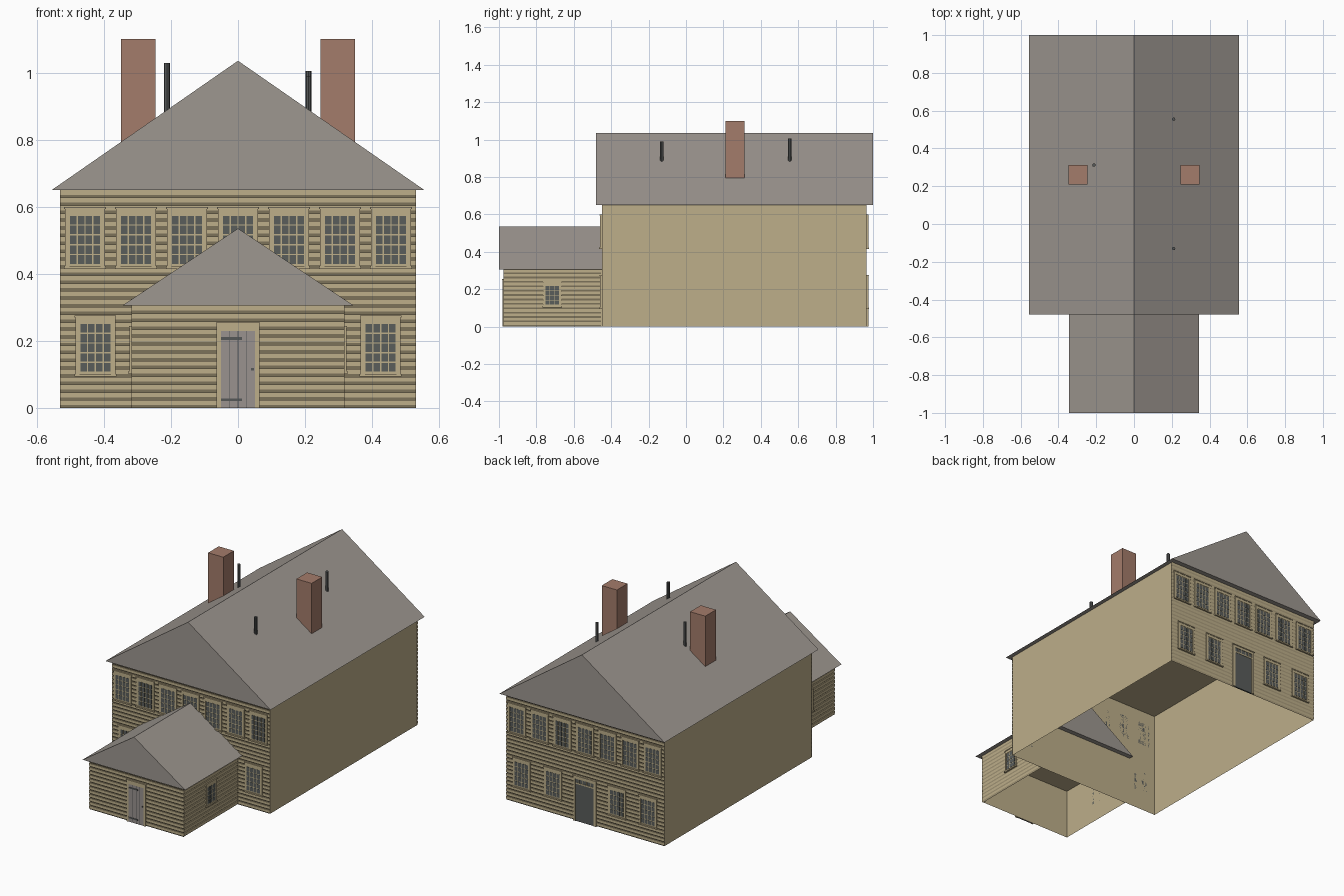
import bpy, bmesh
from math import pi
from mathutils import Matrix

cube = bpy.data.objects.get("Cube")
if cube:
    bpy.data.objects.remove(cube, do_unlink=True)


def material(name, r, g, b):
    m = bpy.data.materials.new(name)
    m.use_nodes = True
    m.diffuse_color = (r, g, b, 1)
    bsdf = m.node_tree.nodes["Principled BSDF"]
    bsdf.inputs["Base Color"].default_value = (r, g, b, 1)
    bsdf.inputs["Roughness"].default_value = 0.9
    return m


CREAM = material("cream paint", 0.51, 0.425, 0.255)
ROOF = material("grey shingle", 0.34, 0.31, 0.28)
BRICK = material("red brick", 0.37, 0.20, 0.145)
GLASS = material("dark glass", 0.10, 0.11, 0.105)
IRON = material("dark iron", 0.09, 0.095, 0.095)
DOOR = material("grey door", 0.32, 0.29, 0.275)


def finish(name, bm, mats, matrix=Matrix()):
    mesh = bpy.data.meshes.new(name)
    bm.to_mesh(mesh)
    bm.free()
    for m in mats:
        mesh.materials.append(m)
    ob = bpy.data.objects.new(name, mesh)
    ob.matrix_world = matrix
    bpy.context.collection.objects.link(ob)
    return ob


def box(bm, x0, x1, y0, y1, z0, z1, mat=0):
    mx = (Matrix.Translation(((x0 + x1) / 2, (y0 + y1) / 2, (z0 + z1) / 2))
          @ Matrix.Diagonal((x1 - x0, y1 - y0, z1 - z0, 1)))
    verts = bmesh.ops.create_cube(bm, size=1, matrix=mx)["verts"]
    for f in {f for v in verts for f in v.link_faces}:
        f.material_index = mat


def plate(bm, u, z0, z1, half, depth, mat=0):
    # wall-mounted slab, local -y points out of the wall
    box(bm, u - half, u + half, -depth, 0.006, z0, z1, mat)


def shell(name, hx, y0, y1, h):
    # open-bottomed wall box
    bm = bmesh.new()
    box(bm, -hx, hx, y0, y1, 0, h)
    bottom = [f for f in bm.faces if f.normal.z < -0.9]
    bmesh.ops.delete(bm, geom=bottom, context="FACES_ONLY")
    finish(name, bm, [CREAM])


def gable_roof(name, hx, y0, y1, eave, ridge):
    bm = bmesh.new()
    a, b = [[bm.verts.new(p) for p in ((-hx, y, eave), (hx, y, eave), (0, y, ridge))]
            for y in (y0, y1)]
    bm.faces.new(a)
    bm.faces.new(b[::-1])
    for i in range(3):
        j = (i + 1) % 3
        bm.faces.new((a[j], a[i], b[i], b[j]))
    bmesh.ops.recalc_face_normals(bm, faces=bm.faces)
    finish(name, bm, [ROOF])


def siding(name, wall, half, height, boards):
    # lapped boards, each with a slanted lower lip
    bm = bmesh.new()
    h = height / boards
    profile = []
    for i in range(boards):
        profile += [(0.006, i * h), (0, (i + 0.38) * h), (0, (i + 1) * h)]
    rows = [[bm.verts.new((x, y, z)) for x in (-half, half)] for y, z in profile]
    for (a, b), (c, d) in zip(rows, rows[1:]):
        bm.faces.new((a, b, d, c))
    finish(name, bm, [CREAM], wall)


def window(name, wall, u, z0, z1, half, cols, rows):
    # casing, sill, cap and a grid of thin panes
    bm = bmesh.new()
    rim = 0.22 * half
    plate(bm, u, z0, z1, half, 0.003)
    for s in (-1, 1):
        plate(bm, u + s * (half - rim / 2), z0, z1, rim / 2, 0.005)
    plate(bm, u, z1 - 0.018, z1, half, 0.005)
    plate(bm, u, z0 - 0.003, z0 + 0.005, half + 0.003, 0.009)
    plate(bm, u, z1 - 0.002, z1 + 0.004, half + 0.002, 0.007)
    gw, gz = 2 * (half - rim), z0 + 0.01
    cw, ch = gw / cols, (z1 - 0.02 - gz) / rows
    for i in range(cols):
        for j in range(rows):
            c = u - gw / 2 + (i + 0.5) * cw
            plate(bm, c, gz + j * ch + 0.002, gz + (j + 1) * ch - 0.002,
                  cw / 2 - 0.002, 0.004, 1)
    finish(name, bm, [CREAM, GLASS], wall)


def wall_frame(x, y, angle):
    return Matrix.Translation((x, y, 0)) @ Matrix.Rotation(angle, 4, "Z")


front = wall_frame(0, -0.455, 0)
back = wall_frame(0, 0.97, pi)
porch_front = wall_frame(0, -0.975, 0)
porch_sides = {"left": wall_frame(0.318, -0.715, pi / 2),
               "right": wall_frame(-0.318, -0.715, -pi / 2)}

# Main house
shell("house_walls", 0.53, -0.449, 0.964, 0.649)
siding("front_siding", front, 0.53, 0.65, 28)
siding("back_siding", back, 0.53, 0.65, 28)
gable_roof("house_roof", 0.555, -0.48, 1.0, 0.65, 1.035)

# Front wing
shell("wing_walls", 0.312, -0.969, -0.45, 0.304)
siding("wing_front_siding", porch_front, 0.318, 0.305, 13)
for side, wall in porch_sides.items():
    siding("wing_%s_siding" % side, wall, 0.26, 0.305, 13)
    window("wing_%s_window" % side, wall, 0, 0.105, 0.24, 0.05, 3, 4)
gable_roof("wing_roof", 0.345, -1.0, -0.42, 0.305, 0.535)

# Windows of the main house
for label, wall, lower in (("front", front, (0.425,)), ("back", back, (0.425, 0.215))):
    for i in range(7):
        window("%s_upper_window" % label, wall, (i - 3) * 0.152, 0.418, 0.595, 0.06, 4, 5)
    for u in lower:
        for s in (-1, 1):
            window("%s_lower_window" % label, wall, s * u, 0.097, 0.272, 0.06, 4, 5)

# Front door with planks, strap hinges and latch
bm = bmesh.new()
for s in (-1, 1):
    plate(bm, s * 0.057, 0, 0.25, 0.007, 0.006)
plate(bm, 0, 0.23, 0.25, 0.063, 0.006)
plate(bm, 0, 0.25, 0.255, 0.066, 0.008)
plate(bm, 0, 0, 0.23, 0.05, 0.003, 1)
for u in (-0.025, 0, 0.025):
    plate(bm, u, 0, 0.23, 0.001, 0.0035, 2)
for z in (0.025, 0.207):
    plate(bm, -0.02, z - 0.004, z + 0.004, 0.032, 0.005, 2)
plate(bm, 0.043, 0.112, 0.12, 0.004, 0.007, 2)
finish("front_door", bm, [CREAM, DOOR, IRON], porch_front)

# Back door with a transom
bm = bmesh.new()
for s in (-1, 1):
    plate(bm, s * 0.07, 0, 0.272, 0.008, 0.006)
plate(bm, 0, 0.257, 0.272, 0.078, 0.006)
plate(bm, 0, 0.272, 0.277, 0.081, 0.009)
plate(bm, 0, 0, 0.257, 0.063, 0.003, 1)
plate(bm, 0, 0.226, 0.234, 0.063, 0.005)
for i in range(4):
    plate(bm, (i - 1.5) * 0.025, 0.234, 0.257, 0.0015, 0.005)
finish("back_door", bm, [CREAM, GLASS], back)

# Chimneys
for s, side in ((1, "left"), (-1, "right")):
    bm = bmesh.new()
    box(bm, s * 0.297 - 0.051, s * 0.297 + 0.051, 0.21, 0.312, 0.79, 1.1)
    finish("%s_chimney" % side, bm, [BRICK])

# Vent pipes
for x, y, top in ((-0.212, 0.312, 1.028), (0.21, 0.555, 1.005), (0.21, -0.13, 0.99)):
    bm = bmesh.new()
    bmesh.ops.create_cone(bm, cap_ends=True, segments=8, radius1=0.009, radius2=0.009,
                          depth=top - 0.88,
                          matrix=Matrix.Translation((x, y, (top + 0.88) / 2)))
    finish("vent_pipe", bm, [IRON])
